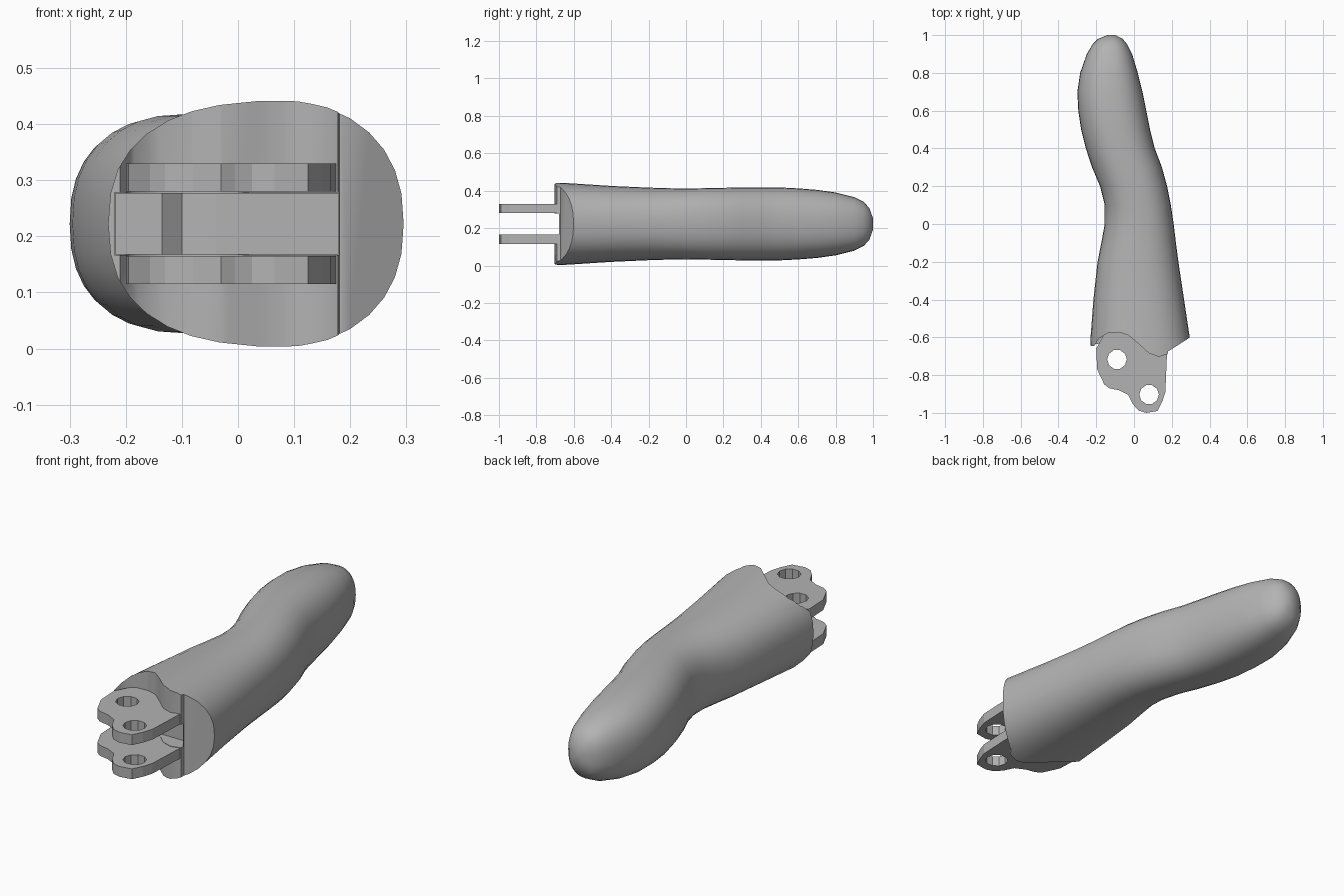
import bpy, bmesh, math

old = bpy.data.objects.get("Cube")
if old:
    bpy.data.objects.remove(old, do_unlink=True)

grey = bpy.data.materials.new("plain_grey")
grey.use_nodes = True
COLOUR = (0.45, 0.45, 0.45, 1)
grey.diffuse_color = COLOUR
grey.node_tree.nodes["Principled BSDF"].inputs["Base Color"].default_value = COLOUR

MID = 0.2225  # height of the centre plane


def make_object(name, bm):
    bmesh.ops.recalc_face_normals(bm, faces=bm.faces)
    mesh = bpy.data.meshes.new(name)
    bm.to_mesh(mesh)
    bm.free()
    mesh.materials.append(grey)
    ob = bpy.data.objects.new(name, mesh)
    bpy.context.collection.objects.link(ob)
    return ob


def prism(name, outline, z0, z1):
    bm = bmesh.new()
    face = bm.faces.new([bm.verts.new((x, y, z0)) for x, y in outline])
    ext = bmesh.ops.extrude_face_region(bm, geom=[face])["geom"]
    top = [v for v in ext if isinstance(v, bmesh.types.BMVert)]
    bmesh.ops.translate(bm, verts=top, vec=(0, 0, z1 - z0))
    return make_object(name, bm)


def cut(ob, cutter):
    cutter.hide_render = True
    mod = ob.modifiers.new("cut", "BOOLEAN")
    mod.operation = "DIFFERENCE"
    mod.solver = "EXACT"
    mod.object = cutter
    bpy.context.view_layer.objects.active = ob
    bpy.ops.object.modifier_apply(modifier=mod.name)
    bpy.data.objects.remove(cutter, do_unlink=True)


def circle(cx, cy, r, n):
    return [(cx + r * math.cos(math.tau * i / n), cy + r * math.sin(math.tau * i / n))
            for i in range(n)]


# Finger body: y, left edge, right edge, half height of each section
SECTIONS = [
    (-0.75, -0.235, 0.32, 0.225), (-0.6, -0.23, 0.295, 0.216),
    (-0.4, -0.215, 0.265, 0.203), (-0.2, -0.193, 0.235, 0.194),
    (-0.1, -0.173, 0.222, 0.191), (0, -0.155, 0.21, 0.189),
    (0.1, -0.155, 0.195, 0.191), (0.2, -0.18, 0.175, 0.193),
    (0.3, -0.222, 0.148, 0.195), (0.4, -0.255, 0.11, 0.195),
    (0.5, -0.28, 0.085, 0.195), (0.6, -0.295, 0.065, 0.19),
    (0.7, -0.3, 0.045, 0.182), (0.8, -0.285, 0.02, 0.168),
    (0.9, -0.25, -0.01, 0.143), (0.95, -0.22, -0.035, 0.118),
    (0.98, -0.19, -0.06, 0.085), (1, -0.14, -0.1, 0.03),
]
SIDES = 32
POWER = 2 / 2.35  # slightly squared ovals


def rounded(v):
    return math.copysign(abs(v) ** POWER, v)


bm = bmesh.new()
rings = []
for y, left, right, half in SECTIONS:
    ring = []
    for i in range(SIDES):
        a = math.tau * i / SIDES
        x = (left + right) / 2 + (right - left) / 2 * rounded(math.cos(a))
        ring.append(bm.verts.new((x, y, MID + half * rounded(math.sin(a)))))
    rings.append(ring)
for a, b in zip(rings, rings[1:]):
    for i in range(SIDES):
        j = (i + 1) % SIDES
        bm.faces.new((a[i], a[j], b[j], b[i]))
bm.faces.new(rings[0])
bm.faces.new(rings[-1])
body = make_object("finger_body", bm)

# Wavy knuckle end, trimmed straight through from top to bottom
WAVE = [(-0.4, -0.64), (-0.21, -0.645), (-0.185, -0.605), (-0.14, -0.578),
        (-0.08, -0.573), (-0.03, -0.588), (0.03, -0.64), (0.08, -0.685),
        (0.13, -0.703), (0.178, -0.69), (0.181, -0.672), (0.185, -0.672), (0.3, -0.598), (0.4, -0.53)]
cut(body, prism("end_cutter", WAVE + [(0.4, -0.9), (-0.4, -0.9)], -0.2, 0.7))

# Slot between the hinge plates
SLOT = [(-0.22, -0.9), (0.18, -0.9), (0.18, -0.62), (-0.22, -0.62)]
cut(body, prism("slot_cutter", SLOT, 0.167, 0.278))

# Web at the back of the slot
WEB = [(-0.218, -0.635), (-0.135, -0.635), (-0.1, -0.605), (-0.04, -0.625),
       (0.179, -0.625), (0.179, -0.6), (0, -0.5), (-0.2, -0.56)]
prism("slot_web", WEB, 0.168, 0.277)

# Pair of hinge plates with two pin holes each
PLATE = [(-0.14, -0.55), (-0.2, -0.66), (-0.195, -0.77), (-0.157, -0.85),
         (-0.13, -0.87), (-0.08, -0.88), (-0.03, -0.905), (-0.005, -0.955),
         (0.025, -0.988), (0.065, -1), (0.125, -0.99), (0.15, -0.94),
         (0.166, -0.89), (0.175, -0.68), (0.1, -0.6)]
for name, z0 in (("lower_hinge_plate", 0.115), ("upper_hinge_plate", 0.28)):
    plate = prism(name, PLATE, z0, z0 + 0.05)
    for cx, cy in ((-0.09, -0.717), (0.08, -0.903)):
        cut(plate, prism("hole_cutter", circle(cx, cy, 0.052, 10), z0 - 0.1, z0 + 0.15))

# Smooth skin with a sharp trimmed end
bpy.ops.object.select_all(action="DESELECT")
body.select_set(True)
bpy.context.view_layer.objects.active = body
bpy.ops.object.shade_smooth_by_angle(angle=math.radians(35))
